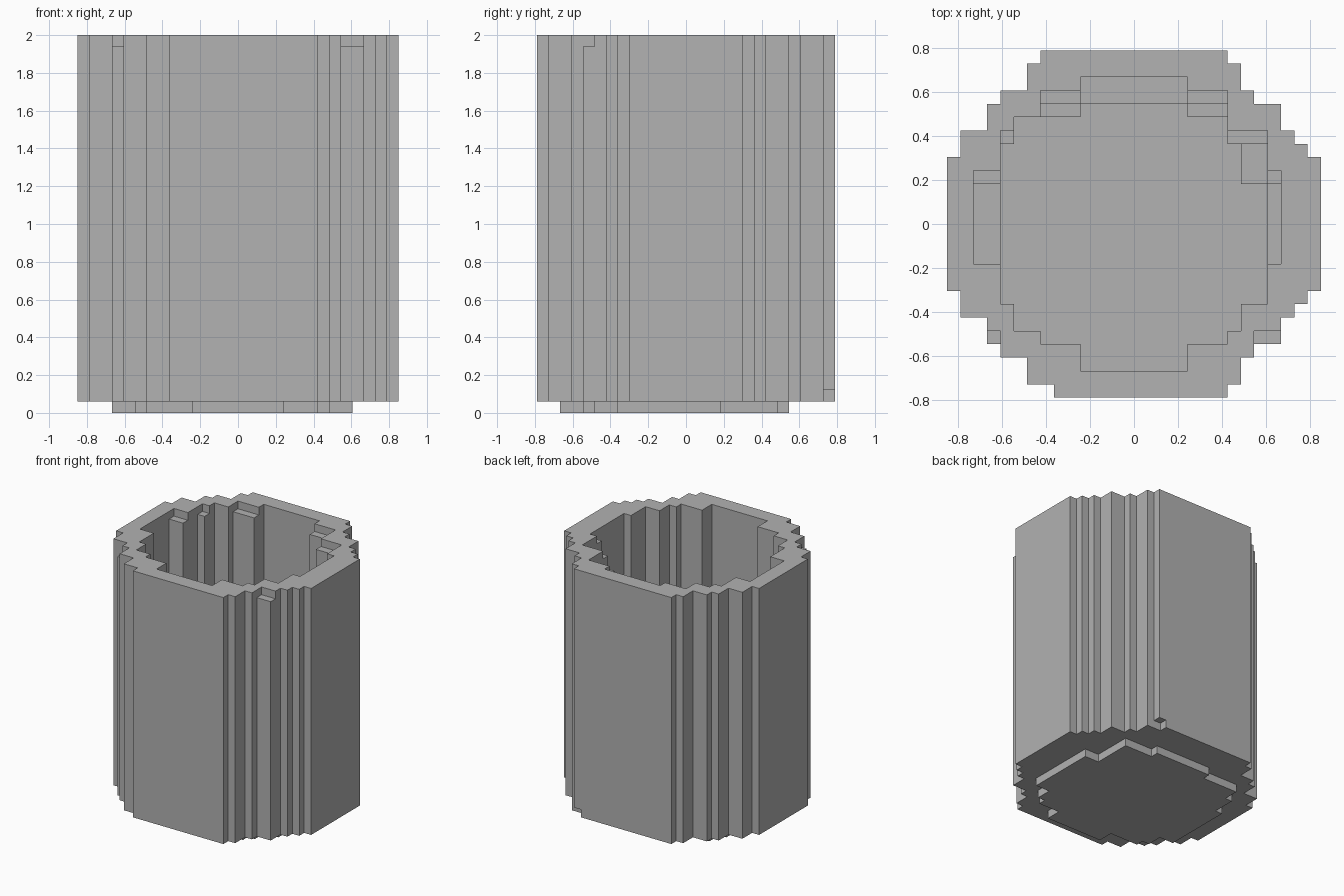
import bpy
import bmesh

if "Cube" in bpy.data.objects:
    bpy.data.objects.remove(bpy.data.objects["Cube"], do_unlink=True)

U = 2 / 33  # edge length of one block

grey = bpy.data.materials.new("stone_grey")
grey.use_nodes = True
tone = (0.445, 0.445, 0.445, 1)
grey.diffuse_color = tone
grey.node_tree.nodes["Principled BSDF"].inputs["Base Color"].default_value = tone


def cells(*rows):
    """Blocks covered by rows of (y start, y end, x start, x end)."""
    return {(x, y) for y0, y1, x0, x1 in rows
            for y in range(y0, y1) for x in range(x0, x1)}


def build(name, layers):
    """Skin stacked layers of blocks, given as (bottom, top, blocks)."""
    bm = bmesh.new()

    def quad(*points):
        bm.faces.new([bm.verts.new([c * U for c in p]) for p in points])

    for i, (lo, hi, blocks) in enumerate(layers):
        below = layers[i - 1][2] if i else set()
        above = layers[i + 1][2] if i + 1 < len(layers) else set()
        for x, y in blocks:
            ring = [(x, y), (x + 1, y), (x + 1, y + 1), (x, y + 1)]
            sides = [(x, y - 1), (x + 1, y), (x, y + 1), (x - 1, y)]
            for k, side in enumerate(sides):
                if side not in blocks:
                    a, b = ring[k], ring[(k + 1) % 4]
                    quad((*a, lo), (*b, lo), (*b, hi), (*a, hi))
            if (x, y) not in above:
                quad(*[(*p, hi) for p in ring])
            if (x, y) not in below:
                quad(*[(*p, lo) for p in reversed(ring)])
    bmesh.ops.remove_doubles(bm, verts=bm.verts, dist=U / 100)
    bmesh.ops.dissolve_limit(bm, angle_limit=0.01, verts=bm.verts, edges=bm.edges)
    mesh = bpy.data.meshes.new(name)
    bm.to_mesh(mesh)
    bm.free()
    mesh.materials.append(grey)
    obj = bpy.data.objects.new(name, mesh)
    bpy.context.collection.objects.link(obj)
    return obj


# Outer footprint of the cup
outer = cells((-13, -12, -6, 7), (-12, -10, -8, 8), (-10, -9, -10, 9),
              (-9, -7, -11, 11), (-7, -6, -13, 12), (-6, -5, -13, 13),
              (-5, 5, -14, 14), (5, 6, -13, 13), (6, 7, -13, 12),
              (7, 9, -11, 11), (9, 10, -10, 9), (10, 12, -8, 8),
              (12, 13, -7, 7))

# Sunken floor, hollow of the cup, and blocks missing from the rim
front_hollow = cells((-11, -9, -4, 4), (-9, -8, -7, 7), (-8, -6, -9, 8))
floor = front_hollow | cells((-6, 3, -10, 10), (3, 6, -10, 8),
                             (6, 8, -9, 8), (8, 9, -4, 4))
hollow = front_hollow | cells((-6, -3, -10, 10), (-3, 3, -12, 11),
                              (3, 6, -10, 10), (6, 8, -9, 7),
                              (8, 9, -7, 7), (9, 11, -4, 4))
rim_gaps = cells((9, 10, -7, -4), (9, 10, 4, 7), (6, 7, -10, -9),
                 (6, 7, 7, 10), (3, 4, -12, -10), (3, 4, 10, 11),
                 (-9, -8, -11, -10), (-9, -8, 9, 11))
foot = floor | cells((-9, -8, -8, 7), (-6, 3, -11, 10))
foot_gap = cells((12, 13, 6, 7))

build("cup", [
    (0, 1, foot),
    (1, 2, outer - floor - foot_gap),
    (2, 32, outer - hollow),
    (32, 33, outer - hollow - rim_gaps),
])
